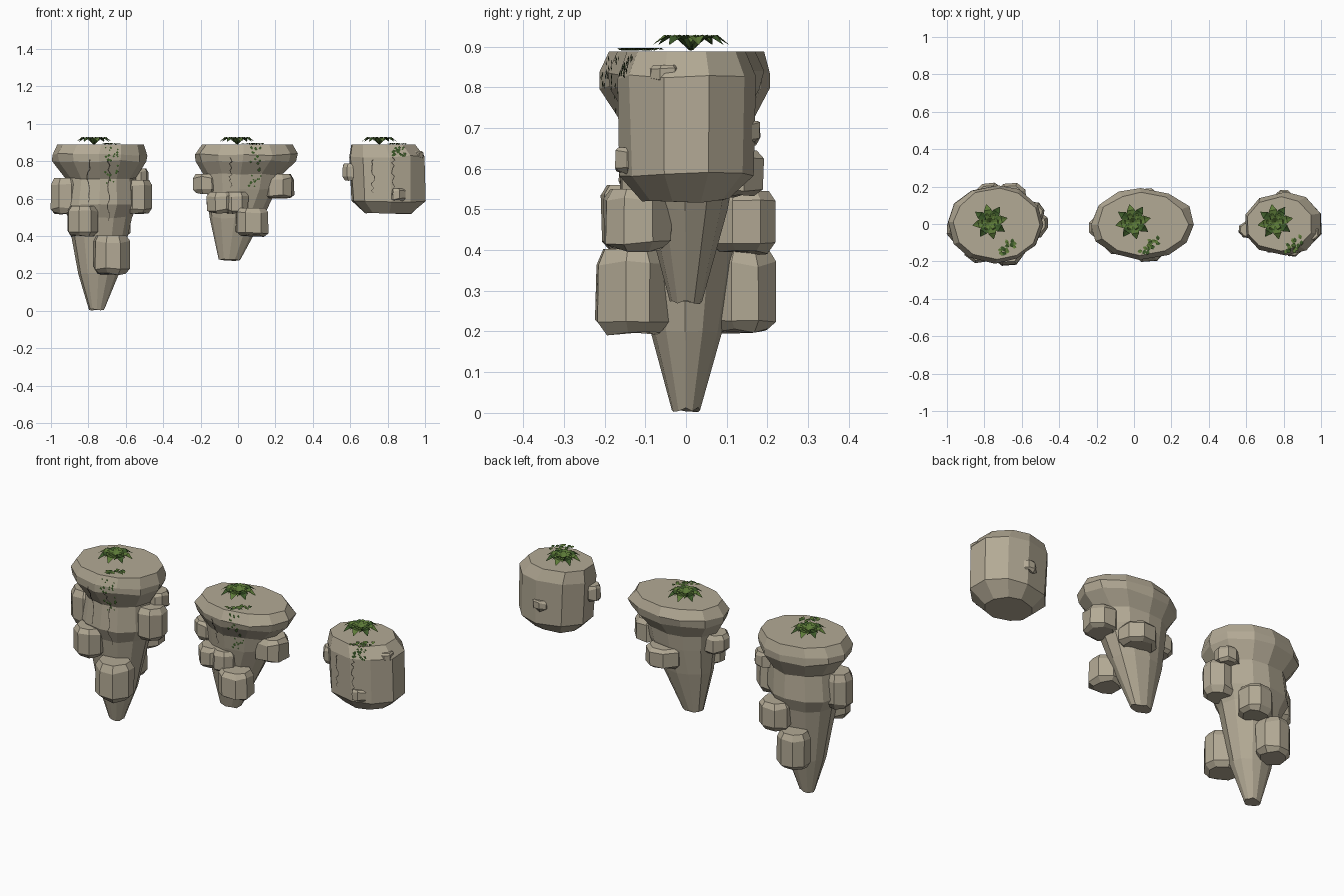
import bpy, bmesh, math, random
from mathutils import Vector
from mathutils.bvhtree import BVHTree

if "Cube" in bpy.data.objects:
    bpy.data.objects.remove(bpy.data.objects["Cube"])

random.seed(7)
TOP = 0.888


def mat(name, rgb):
    m = bpy.data.materials.new(name)
    m.diffuse_color = (*rgb, 1)
    m.use_nodes = True
    m.node_tree.nodes["Principled BSDF"].inputs["Base Color"].default_value = m.diffuse_color
    return m


STONE = mat("warm_stone", (0.45, 0.40, 0.30))
CRACK = mat("crack_dark", (0.07, 0.06, 0.045))
LEAF = mat("leaf_green", (0.11, 0.20, 0.04))
DEEP = mat("deep_leaf_green", (0.045, 0.10, 0.022))


def finish(bm, name, mats, normals=False):
    if normals:
        bmesh.ops.recalc_face_normals(bm, faces=bm.faces)
    me = bpy.data.meshes.new(name)
    bm.to_mesh(me)
    bm.free()
    for m in mats:
        me.materials.append(m)
    bpy.context.collection.objects.link(bpy.data.objects.new(name, me))


def loft(bm, rings, n, phase, jitter):
    """Stack of faceted elliptical rings (z, cx, cy, rx, ry), closed at both ends."""
    wob = [random.uniform(-0.12, 0.12) for _ in range(n)]
    loops = []
    for k, (z, cx, cy, rx, ry) in enumerate(rings):
        loop = []
        for i in range(n):
            a = phase + (i + wob[i]) * math.tau / n
            s = 1 + random.uniform(-jitter, jitter)
            dz = 0 if k == len(rings) - 1 else random.uniform(-jitter, jitter) * 0.25
            loop.append(bm.verts.new((cx + rx * s * math.cos(a), cy + ry * s * math.sin(a), max(0, z + dz))))
        loops.append(loop)
    for lo, hi in zip(loops, loops[1:]):
        for i in range(n):
            j = (i + 1) % n
            bm.faces.new((lo[i], lo[j], hi[j], hi[i]))
    bm.faces.new(loops[0][::-1])
    bm.faces.new(loops[-1])


def block(bm, x, y, z, width, height):
    """Chunky eight-sided stone with chamfered top and bottom."""
    r, h = width * 0.53, height / 2
    steps = zip((-h, -h * .72, h * .65, h), (.75, 1, 1, .8))
    loft(bm, [(z + dz, x, y, r * s, r * s * .95) for dz, s in steps],
         8, math.pi / 8 + random.uniform(-.15, .15), 0.03)


def leaf(bm, origin, ang, length, rise, width, mi):
    """Arched leaf folded along its midrib."""
    d = Vector((math.cos(ang), math.sin(ang), 0))
    s = Vector((-d.y, d.x, 0))
    rows = []
    for t in (0, .33, .66, 1):
        c = Vector(origin) + d * length * t
        c.z += rise * math.sin(t * 2.7)
        w = width * max(.06, math.sin(math.pi * (.08 + .92 * t)))
        up = Vector((0, 0, w * .25))
        rows.append([bm.verts.new(c + s * w + up), bm.verts.new(c), bm.verts.new(c - s * w + up)])
    for a, b in zip(rows, rows[1:]):
        for i in (0, 1):
            bm.faces.new((a[i + 1], b[i + 1], b[i], a[i])).material_index = mi


def rosette(name, x, y):
    bm = bmesh.new()
    for i in range(8):
        leaf(bm, (x, y, TOP + .002), i * math.tau / 8 + .2, .095, .034, .025, i % 2)
    for i in range(6):
        leaf(bm, (x, y, TOP + .008), i * math.tau / 6, .06, .031, .014, 0)
    finish(bm, name, [LEAF, DEEP])


def front_hit(tree, x, z):
    return tree.ray_cast(Vector((x, -2, z)), Vector((0, 1, 0)))[0]


def crack(name, tree, x, z0, z1):
    """Thin zigzag strip laid on the front of the rock."""
    bm = bmesh.new()
    n, prev = 14, None
    for i in range(n + 1):
        p = front_hit(tree, x + random.uniform(-.009, .009), z0 + (z1 - z0) * i / n)
        if p is None:
            prev = None
            continue
        w = .0035 * (1 - .6 * i / n)
        p.y -= .003
        row = [bm.verts.new(p + Vector((-w, 0, 0))), bm.verts.new(p + Vector((w, 0, 0)))]
        if prev and abs(prev[0].co.y - row[0].co.y) < .03:
            bm.faces.new((prev[0], row[0], row[1], prev[1]))
        prev = row
    finish(bm, name, [CRACK])


def ivy(name, tree, x, y, drop):
    """Leaf clump near the rim, with small leaves trailing down the front."""
    bm = bmesh.new()
    for i in range(16):
        t = i / 15
        o = (x - .04 + .07 * t + random.uniform(-.012, .012),
             y - .03 + .06 * t + random.uniform(-.014, .014), TOP + .002)
        leaf(bm, o, random.uniform(0, math.tau), .026, .004, .010, i % 2)
    for i in range(26):
        p = front_hit(tree, x + random.uniform(-.035, .035), TOP - .015 - drop * random.random() ** 1.5)
        if p:
            s = random.uniform(.005, .009)
            p.y -= .004
            vs = [bm.verts.new(p + Vector((s * math.sin(a), -.3 * s * abs(math.sin(a)), s * math.cos(a))))
                  for a in (0, math.pi / 2, math.pi, -math.pi / 2)]
            bm.faces.new(vs).material_index = 1
    finish(bm, name, [LEAF, DEEP])


def rock(name, sides, phase, depth, rings, blocks, plant_x, ivy_at, cracks):
    """Core from (z, centre x, radius) rings, jutting stones, then plants and cracks."""
    bm = bmesh.new()
    loft(bm, [(z, cx, 0, r, r * depth) for z, cx, r in rings], sides, phase, .025)
    for b in blocks:
        block(bm, *b)
    tree = BVHTree.FromBMesh(bm)
    finish(bm, name + "_floating_rock", [STONE], True)
    for i, (x, z0, z1) in enumerate(cracks):
        crack(f"{name}_crack_{i + 1}", tree, x, z0, z1)
    rosette(name + "_rosette_plant", plant_x, .012)
    ivy(name + "_ivy", tree, *ivy_at)


# tall rock on the left
rock("tall", 12, 0, .82,
     [(.008, -.755, .042), (.20, -.745, .108), (.50, -.74, .17), (.57, -.74, .205),
      (.71, -.735, .19), (.80, -.74, .255), (.835, -.74, .255), (TOP, -.73, .232)],
     [(-.92, -.03, .615, .16, .19), (-.54, 0, .61, .16, .18), (-.54, .06, .72, .12, .08),
      (-.83, -.13, .48, .16, .16), (-.66, .14, .47, .17, .15),
      (-.675, -.13, .30, .19, .205), (-.77, .14, .30, .17, .20)],
     -.77, (-.675, -.13, .2), [(-.80, .81, .56), (-.69, .80, .48)])

# middle rock
rock("middle", 12, 0, .69,
     [(.272, -.045, .058), (.50, -.01, .145), (.65, .02, .19), (.73, .025, .205),
      (.80, .04, .265), (.835, .045, .28), (TOP, .045, .243)],
     [(-.17, -.02, .68, .14, .10), (.21, 0, .665, .175, .13), (-.09, -.09, .58, .15, .11),
      (-.01, -.10, .58, .13, .11), (.075, -.12, .475, .175, .15), (.06, .10, .59, .19, .11)],
     -.005, (.093, -.115, .22), [(-.04, .82, .66)])

# short rock on the right
rock("short", 10, math.pi / 10, .82,
     [(.522, .80, .13), (.585, .805, .205), (.825, .797, .209), (TOP, .775, .178)],
     [(.605, -.03, .745, .09, .085), (.85, -.13, .62, .09, .065),
      (.80, .14, .69, .09, .055), (.95, -.05, .835, .08, .04)],
     .755, (.86, -.115, .05), [(.72, .81, .63), (.83, .82, .62)])
